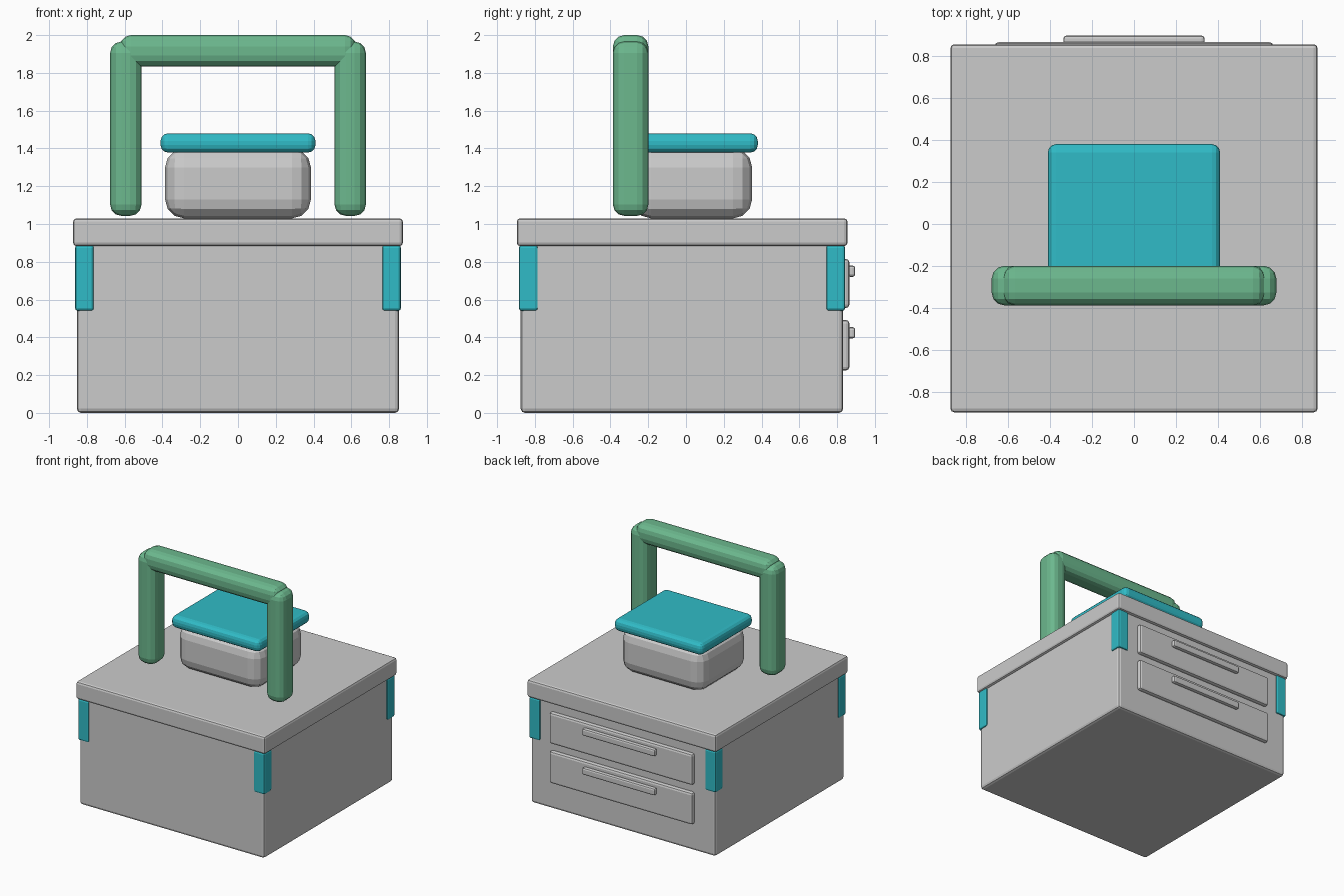
import bpy
import bmesh

if "Cube" in bpy.data.objects:
    bpy.data.objects.remove(bpy.data.objects["Cube"])


def material(name, color):
    m = bpy.data.materials.new(name)
    m.diffuse_color = color
    m.use_nodes = True
    m.node_tree.nodes["Principled BSDF"].inputs["Base Color"].default_value = m.diffuse_color
    return m


GREEN = material("green", (0.15, 0.48, 0.27, 1))
TEAL = material("teal", (0.03, 0.50, 0.57, 1))


def box(name, x, y, z, bevel, segments=2, mat=None):
    """Bevelled box spanning the (min, max) ranges x, y and z."""
    mesh = bpy.data.meshes.new(name)
    bm = bmesh.new()
    bmesh.ops.create_cube(bm, size=1)
    for v in bm.verts:
        for i, (lo, hi) in enumerate((x, y, z)):
            v.co[i] = hi if v.co[i] > 0 else lo
    bmesh.ops.bevel(bm, geom=bm.edges[:], offset=bevel, segments=segments,
                    profile=0.5, affect='EDGES', clamp_overlap=True)
    bm.to_mesh(mesh)
    bm.free()
    ob = bpy.data.objects.new(name, mesh)
    bpy.context.collection.objects.link(ob)
    if mat:
        mesh.materials.append(mat)
    return ob


# Cabinet body and overhanging top
box("cabinet_body", (-0.853, 0.853), (-0.875, 0.832), (0, 0.90), 0.022)
box("cabinet_top", (-0.873, 0.873), (-0.896, 0.855), (0.883, 1.03), 0.018)

# Corner brackets under the top
for sx in (-1, 1):
    for side, y in (("front", (-0.885, -0.783)), ("back", (0.741, 0.843))):
        x = sorted((sx * 0.863, sx * 0.762))
        name = f"{side}_{'left' if sx < 0 else 'right'}_bracket"
        box(name, x, y, (0.54, 0.888), 0.015, mat=TEAL)

# Drawers with pull handles on the back face
for level, z, hz in (("upper", (0.555, 0.815), 0.75),
                     ("lower", (0.225, 0.492), 0.424)):
    box(f"{level}_drawer", (-0.662, 0.662), (0.80, 0.865), z, 0.018)
    box(f"{level}_drawer_handle", (-0.336, 0.336), (0.855, 0.896),
        (hz - 0.03, hz + 0.03), 0.014)

# Rounded block with lid
box("rounded_block", (-0.386, 0.386), (-0.285, 0.35), (1.03, 1.40), 0.10, 3)
box("block_lid", (-0.41, 0.41), (-0.31, 0.38), (1.378, 1.48), 0.04, 3, TEAL)

# Carrying frame: two posts and a crossbar
FRAME_Y = (-0.387, -0.199)
for side, sx in (("left", -1), ("right", 1)):
    box(f"{side}_post", sorted((sx * 0.677, sx * 0.511)), FRAME_Y,
        (1.043, 1.966), 0.06, 3, GREEN)
box("crossbar", (-0.626, 0.626), FRAME_Y, (1.833, 2.0), 0.06, 3, GREEN)
